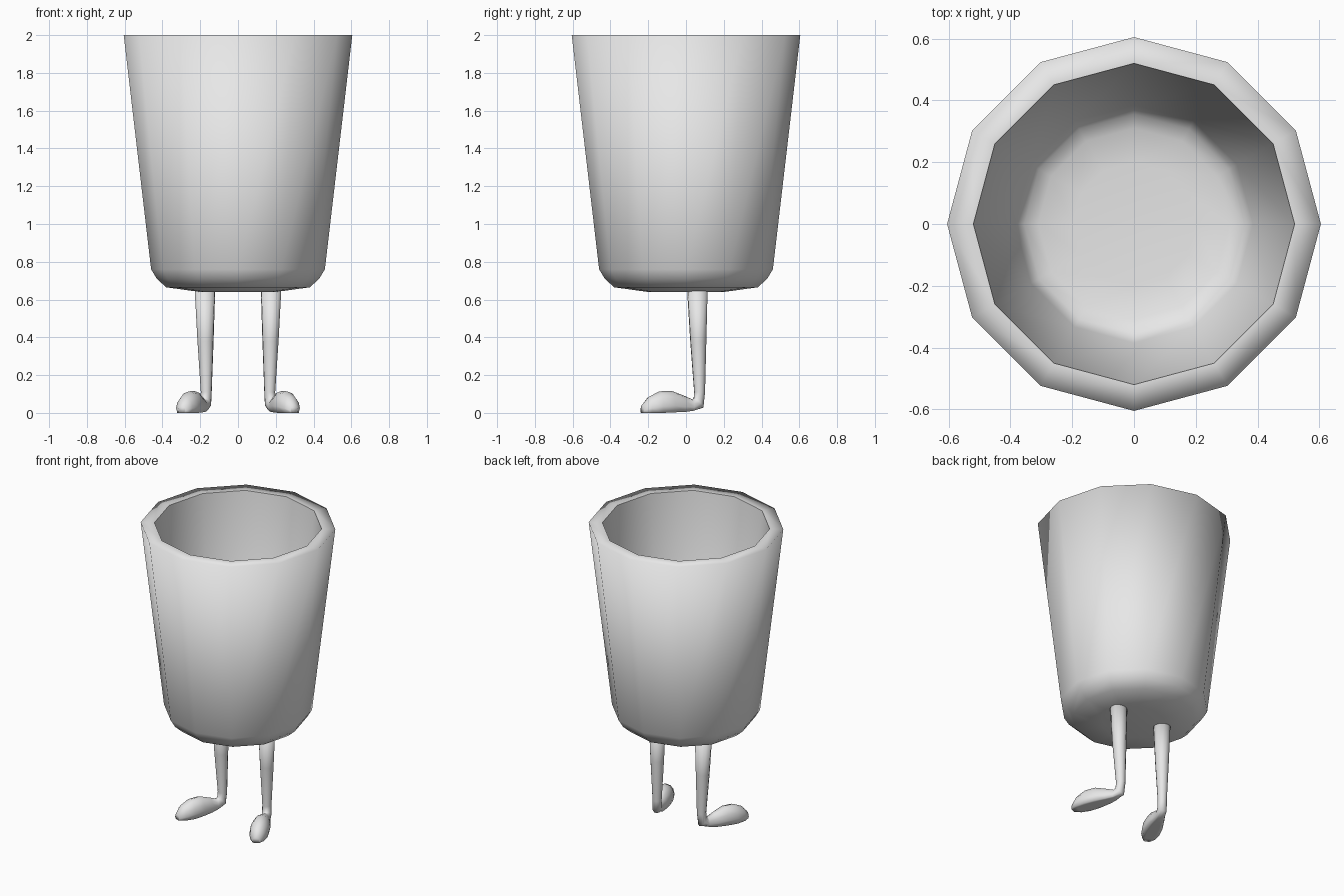
import bpy, bmesh, math
from mathutils import Vector

if "Cube" in bpy.data.objects:
    bpy.data.objects.remove(bpy.data.objects["Cube"])

grey = bpy.data.materials.new("light grey")
grey.diffuse_color = (0.8, 0.8, 0.8, 1)
grey.use_nodes = True
grey.node_tree.nodes["Principled BSDF"].inputs["Base Color"].default_value = grey.diffuse_color


def loft(name, rings, sharp_ring=None):
    """Skin a list of equal-length point rings, capping both ends."""
    bm = bmesh.new()
    loops = [[bm.verts.new(p) for p in ring] for ring in rings]
    n = len(loops[0])
    for a, b in zip(loops, loops[1:]):
        for i in range(n):
            j = (i + 1) % n
            bm.faces.new((a[i], a[j], b[j], b[i]))
    bm.faces.new(loops[0])
    bm.faces.new(loops[-1])
    bmesh.ops.recalc_face_normals(bm, faces=bm.faces)
    for f in bm.faces:
        f.smooth = True
    if sharp_ring is not None:
        ring = set(loops[sharp_ring])
        for e in bm.edges:
            if set(e.verts) <= ring:
                e.smooth = False
    mesh = bpy.data.meshes.new(name)
    bm.to_mesh(mesh)
    bm.free()
    mesh.materials.append(grey)
    obj = bpy.data.objects.new(name, mesh)
    bpy.context.collection.objects.link(obj)
    return obj


def circle(center, u, v, a, b, n):
    return [center + u * a * math.cos(t) + v * b * math.sin(t)
            for t in (2 * math.pi * i / n for i in range(n))]


X, Y, Z = Vector((1, 0, 0)), Vector((0, 1, 0)), Vector((0, 0, 1))

# Twelve-sided tapered cup: outside from the base up, over the rim, down inside
profile = [(0.2, 0.64), (0.38, 0.665), (0.43, 0.71), (0.46, 0.76),
           (0.605, 2.0), (0.52, 2.0),
           (0.385, 0.79), (0.355, 0.755), (0.31, 0.735), (0.2, 0.725)]
loft("cup", [circle(Z * z, X, Y, r, r, 12) for r, z in profile], sharp_ring=5)

# Legs with bent ankles and splayed, flat-soled feet
SIDES = 12
for label, s in (("left", -1), ("right", 1)):
    ang = math.radians(23)
    fwd = Vector((s * math.sin(ang), -math.cos(ang), 0))
    side = Vector((math.cos(ang), s * math.sin(ang), 0))
    rings = []
    # shin: centre x, y, z and radius
    for x, y, z, r in ((0.175, 0.06, 0.66, 0.055), (0.172, 0.065, 0.38, 0.043),
                       (0.168, 0.072, 0.11, 0.029)):
        rings.append(circle(Vector((s * x, y, z)), side, fwd, r, r, SIDES))
    # ankle
    ankle = Vector((s * 0.17, 0.07, 0))
    rings.append(circle(ankle + Z * 0.052 + fwd * 0.004, side,
                        (fwd + Z).normalized(), 0.03, 0.036, SIDES))
    # foot: distance forward, half width, sole height, top height
    for d, w, lo, hi in ((0.04, 0.03, 0.012, 0.072), (0.09, 0.042, 0.006, 0.092),
                         (0.16, 0.056, 0.003, 0.117), (0.23, 0.06, 0.0, 0.114),
                         (0.29, 0.048, 0.0, 0.085), (0.328, 0.022, 0.0, 0.042)):
        base = lo + (hi - lo) * 0.3
        ring = circle(ankle + fwd * d + Z * base, side, Z, w, hi - base, SIDES)
        for p in ring:
            p.z = max(p.z, lo)
        rings.append(ring)
    loft(label + "_leg", rings)
